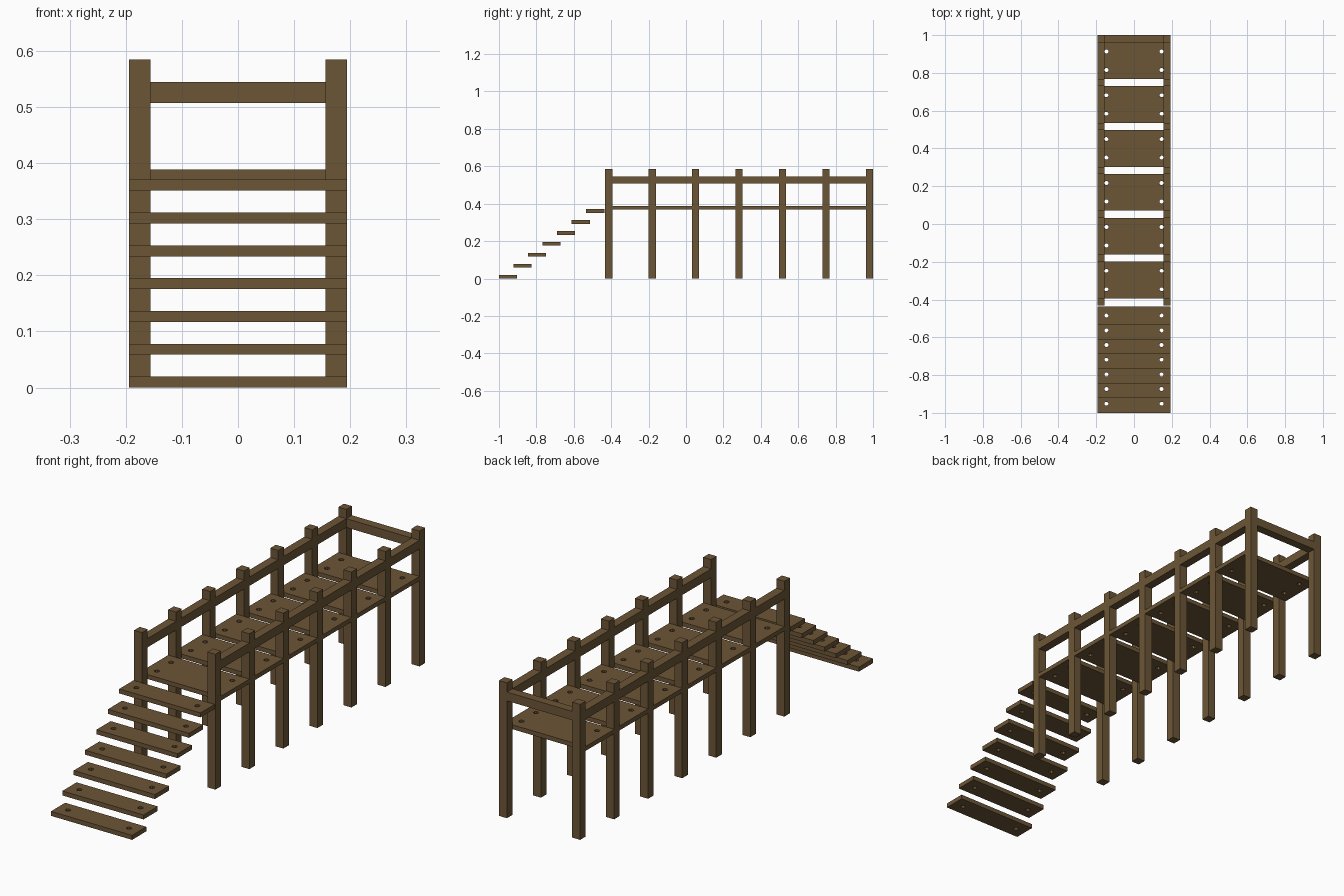
import bpy, math

if "Cube" in bpy.data.objects:
    bpy.data.objects.remove(bpy.data.objects["Cube"])

wood = bpy.data.materials.new("brown wood")
wood.diffuse_color = (0.15, 0.093, 0.037, 1)
wood.use_nodes = True
wood.node_tree.nodes["Principled BSDF"].inputs["Base Color"].default_value = wood.diffuse_color

W = 0.194            # half width of the jetty
P = 0.038            # post thickness
Y0, Y1 = -0.413, 0.981
PITCH = (Y1 - Y0) / 6
HOLE_X, HOLE_R = 0.146, 0.011


def add(name, mesh):
    mesh.materials.clear()
    mesh.materials.append(wood)
    ob = bpy.data.objects.new(name, mesh)
    bpy.context.collection.objects.link(ob)
    return ob


def box(name, x0, x1, y0, y1, z0, z1):
    v = [(x, y, z) for x in (x0, x1) for y in (y0, y1) for z in (z0, z1)]
    f = [(0, 1, 3, 2), (4, 6, 7, 5), (0, 4, 5, 1),
         (2, 3, 7, 6), (0, 2, 6, 4), (1, 5, 7, 3)]
    me = bpy.data.meshes.new(name)
    me.from_pydata(v, [], f)
    return add(name, me)


def plank(name, y0, y1, z0, z1, hole_ys):
    """Flat board with bolt holes, from a filled and extruded outline."""
    cu = bpy.data.curves.new(name + "_outline", 'CURVE')
    cu.dimensions = '2D'
    cu.fill_mode = 'BOTH'
    cu.extrude = (z1 - z0) / 2
    loops = [[(-W, y0), (W, y0), (W, y1), (-W, y1)]]
    for hy in hole_ys:
        for s in (-1, 1):
            loops.append([(s * HOLE_X + HOLE_R * math.cos(math.tau * (k + .5) / 8),
                           hy + HOLE_R * math.sin(math.tau * (k + .5) / 8))
                          for k in range(8)])
    for pts in loops:
        sp = cu.splines.new('POLY')
        sp.points.add(len(pts) - 1)
        for p, (x, y) in zip(sp.points, pts):
            p.co = (x, y, 0, 1)
        sp.use_cyclic_u = True
    tmp = bpy.data.objects.new("outline", cu)
    bpy.context.collection.objects.link(tmp)
    dg = bpy.context.evaluated_depsgraph_get()
    me = bpy.data.meshes.new_from_object(tmp.evaluated_get(dg))
    bpy.data.objects.remove(tmp)
    for p in me.polygons:
        p.use_smooth = False
    ob = add(name, me)
    ob.location.z = (z0 + z1) / 2


# posts, with side rails and deck boards in each bay
for i in range(7):
    y = Y0 + i * PITCH
    a, b = y + P / 2, y + PITCH - P / 2
    for side, x0 in (("left", -W), ("right", W - P)):
        box(f"{side}_post", x0, x0 + P, y - P / 2, y + P / 2, 0, 0.585)
        if i < 6:
            box(f"{side}_rail", x0, x0 + P, a, b, 0.507, 0.545)
    if i < 6:
        m = (a + b) / 2
        plank("deck_board", a, b, 0.37, 0.389, (m - 0.049, m + 0.049))

# end rail across the back
box("end_rail", -W + P, W - P, Y1 - P / 2, Y1 + P / 2, 0.507, 0.545)

# stair treads
for i in range(7):
    y, z = -1 + i * 0.0777, i * 0.0585
    plank("stair_tread", y, y + 0.097, z, z + 0.0195, (y + 0.0485,))
